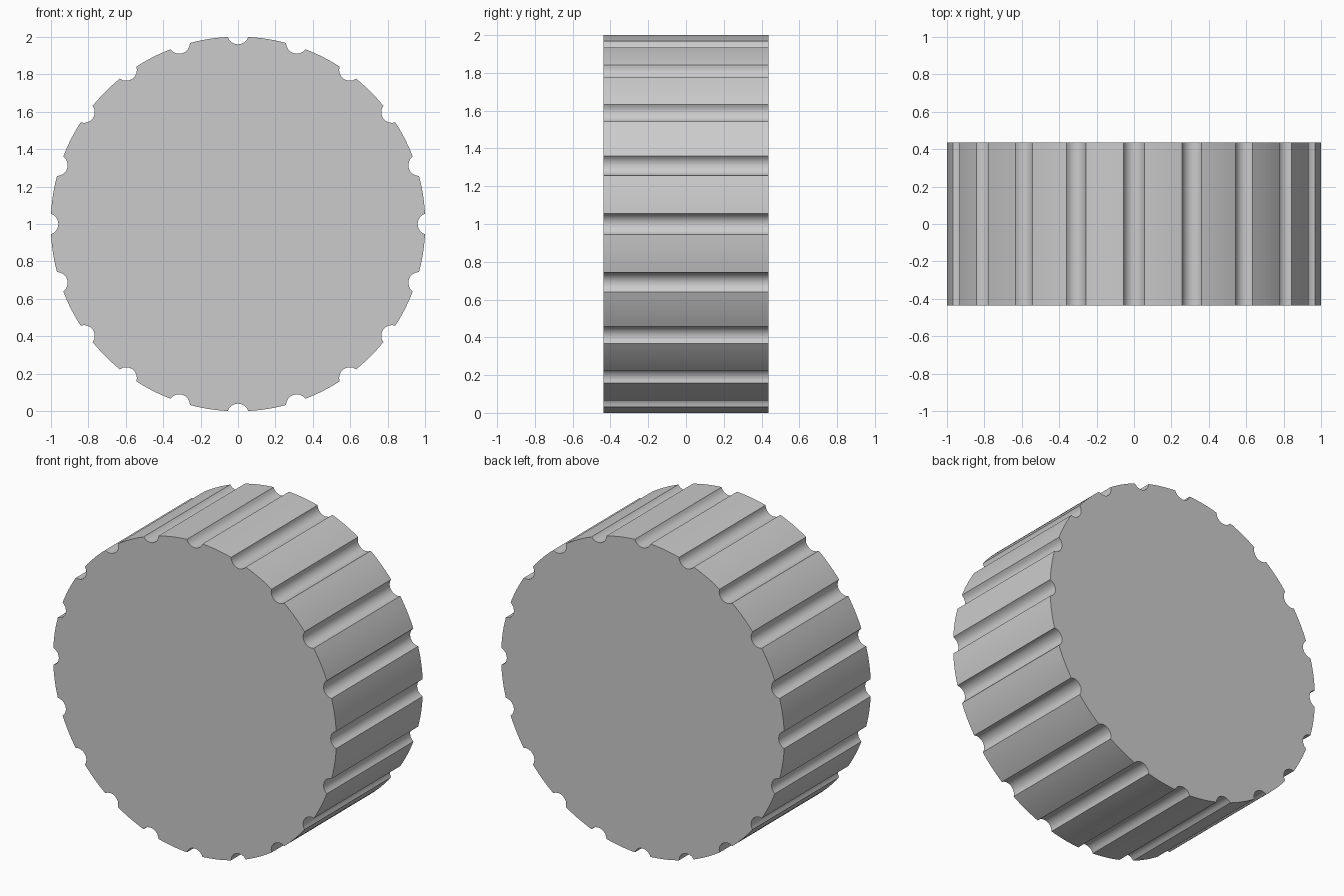
import bpy, bmesh
from math import sin, cos, pi, asin, atan2, sqrt

if "Cube" in bpy.data.objects:
    bpy.data.objects.remove(bpy.data.objects["Cube"])

GROOVES, R, HALF_DEPTH = 20, 1.0015, 0.437
GROOVE_R, HALF_W = 0.058, 0.055
ARC_STEPS, RIM_STEPS = 8, 6

# Groove circle sits slightly outside the rim
edge_angle = asin(HALF_W / R)
centre_r = R * cos(edge_angle) + sqrt(GROOVE_R**2 - HALF_W**2)
sweep = atan2(HALF_W, centre_r - R * cos(edge_angle))
pitch = 2 * pi / GROOVES

# Fluted outline: one groove arc, then one rim arc, repeated
outline = []
for g in range(GROOVES):
    a = g * pitch
    for i in range(ARC_STEPS + 1):
        t = -sweep + 2 * sweep * i / ARC_STEPS
        u, v = GROOVE_R * sin(t), centre_r - GROOVE_R * cos(t)
        outline.append((u * cos(a) + v * sin(a), v * cos(a) - u * sin(a)))
    for i in range(1, RIM_STEPS):
        t = a + edge_angle + (pitch - 2 * edge_angle) * i / RIM_STEPS
        outline.append((R * sin(t), R * cos(t)))

# Extrude the outline along y
bm = bmesh.new()
face = bm.faces.new([bm.verts.new((x, -HALF_DEPTH, 1 + z)) for x, z in outline])
ext = bmesh.ops.extrude_face_region(bm, geom=[face], use_keep_orig=True)
bmesh.ops.translate(bm, vec=(0, 2 * HALF_DEPTH, 0),
                    verts=[e for e in ext["geom"] if isinstance(e, bmesh.types.BMVert)])
bmesh.ops.recalc_face_normals(bm, faces=bm.faces)
mesh = bpy.data.meshes.new("fluted_disc")
bm.to_mesh(mesh)
bm.free()

disc = bpy.data.objects.new("fluted_disc", mesh)
bpy.context.collection.objects.link(disc)
bpy.context.view_layer.objects.active = disc
disc.select_set(True)
bpy.ops.object.shade_smooth_by_angle(angle=pi / 6)
